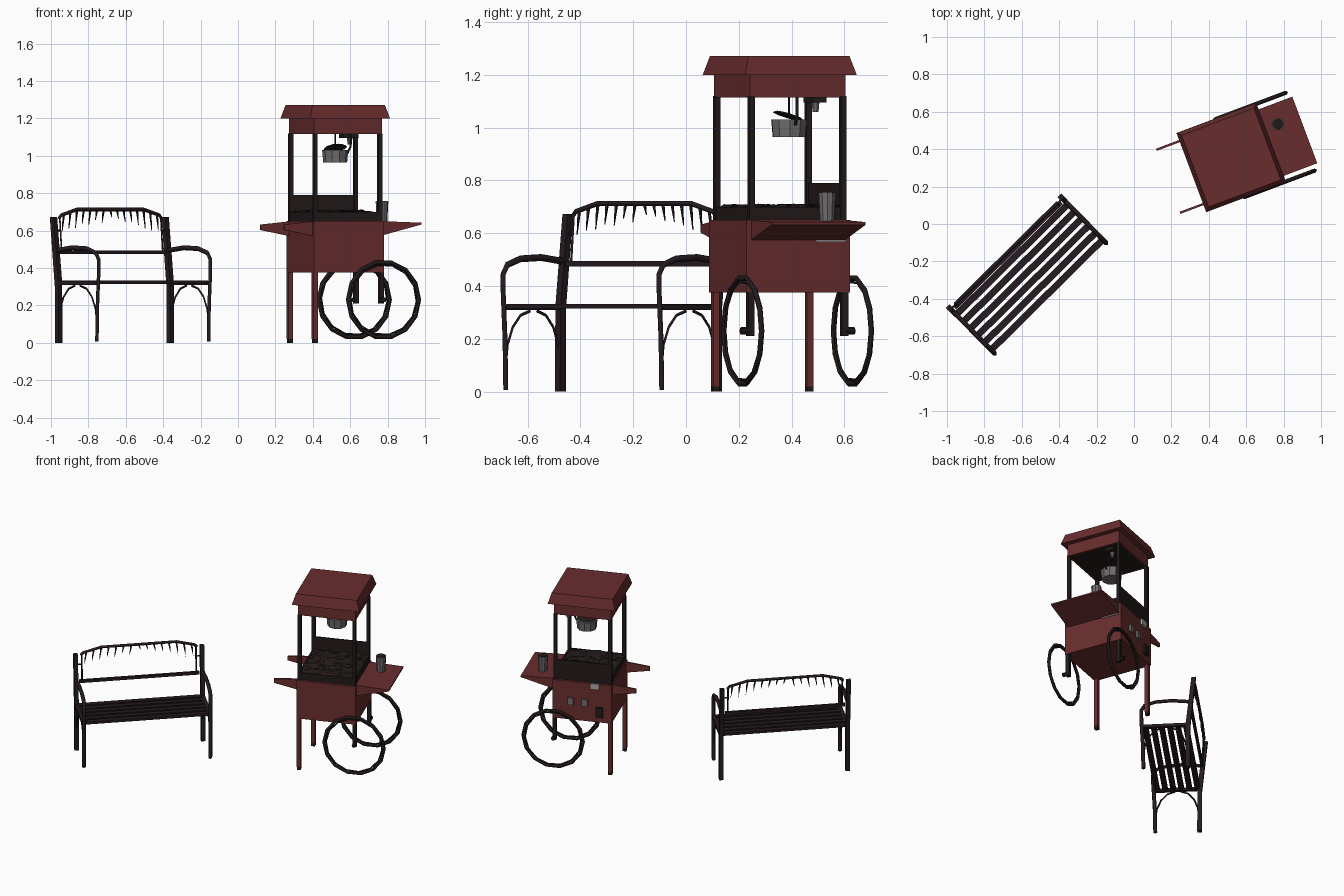
import bpy, bmesh, math, random
from mathutils import Matrix, Vector

random.seed(4)
if "Cube" in bpy.data.objects:
    bpy.data.objects.remove(bpy.data.objects["Cube"])


def material(name, r, g, b):
    m = bpy.data.materials.new(name)
    m.use_nodes = True
    m.diffuse_color = (r, g, b, 1)
    m.node_tree.nodes["Principled BSDF"].inputs["Base Color"].default_value = (r, g, b, 1)
    return m


RED = material("barn red", .14, .026, .027)
BLACK = material("warm black", .016, .010, .010)
PLUM = material("plum black", .019, .011, .015)
STEEL = material("dull steel", .16, .15, .15)
PALE = material("pale grey", .42, .40, .39)

# Local frames: cart x runs towards its tray, bench y towards its backrest
CART = Matrix.Translation((.52, .355, 0)) @ Matrix.Rotation(math.radians(20.6), 4, "Z")
BENCH = Matrix.Translation((-.567, -.275, 0)) @ Matrix.Rotation(math.radians(44.7), 4, "Z")


def finish(name, bm, mat, frame):
    bmesh.ops.recalc_face_normals(bm, faces=bm.faces)
    mesh = bpy.data.meshes.new(name)
    bm.to_mesh(mesh)
    bm.free()
    mesh.materials.append(mat)
    ob = bpy.data.objects.new(name, mesh)
    ob.matrix_world = frame
    bpy.context.collection.objects.link(ob)
    return ob


def box(name, frame, mat, x, y, z, taper=1):
    """Box between pairs of limits; taper scales the top outline."""
    bm = bmesh.new()
    bmesh.ops.create_cube(bm, size=1)
    for v in bm.verts:
        k = taper if v.co.z > 0 else 1
        v.co = [(a + b) / 2 + c * (b - a) * s
                for (a, b), c, s in zip((x, y, z), v.co, (k, k, 1))]
    return finish(name, bm, mat, frame)


def prism(name, frame, mat, outline, y0, y1):
    """Extrude an x-z outline along y."""
    bm = bmesh.new()
    face = bm.faces.new([bm.verts.new((x, y0, z)) for x, z in outline])
    ext = bmesh.ops.extrude_face_region(bm, geom=[face])["geom"]
    bmesh.ops.translate(bm, vec=(0, y1 - y0, 0),
                        verts=[g for g in ext if isinstance(g, bmesh.types.BMVert)])
    return finish(name, bm, mat, frame)


def drum(name, frame, mat, centre, r1, r2, depth, sides=8, turn=None):
    bm = bmesh.new()
    bmesh.ops.create_cone(bm, cap_ends=True, segments=sides, radius1=r1, radius2=r2, depth=depth,
                          matrix=Matrix.Translation(centre) @ (turn or Matrix()))
    return finish(name, bm, mat, frame)


def rod(name, frame, mat, points, radius, closed=False):
    """Four-sided bar swept along a polyline."""
    cu = bpy.data.curves.new(name, "CURVE")
    cu.dimensions = "3D"
    cu.bevel_depth, cu.bevel_resolution, cu.use_fill_caps = radius, 0, True
    sp = cu.splines.new("POLY")
    sp.points.add(len(points) - 1)
    for p, co in zip(sp.points, points):
        p.co = (*co, 1)
    sp.use_cyclic_u = closed
    cu.materials.append(mat)
    ob = bpy.data.objects.new(name, cu)
    ob.matrix_world = frame
    bpy.context.collection.objects.link(ob)
    bpy.ops.object.select_all(action="DESELECT")
    ob.select_set(True)
    bpy.context.view_layer.objects.active = ob
    bpy.ops.object.convert(target="MESH")


def around(c, w):
    return (c - w, c + w)


# Cart body, side shelf and push handles
box("cart_body", CART, RED, (-.2, .2), (-.21, .21), (.375, .65))
prism("side_shelf", CART, RED, [(.2, .65), (.42, .642), (.42, .632), (.2, .575)], -.19, .19)
box("shelf_strip", CART, PALE, (.2, .206), (.07, .19), (.567, .574))
for side, tag in ((-1, "front"), (1, "rear")):
    prism(tag + "_handle", CART, RED, [(-.2, .648), (-.36, .632), (-.36, .603), (-.2, .572)],
          side * .18 - .006, side * .18 + .006)
    # Legs: long pair on the handle end, short pair on the wheel end
    y = around(side * .19, .013)
    box(tag + "_long_leg", CART, RED, around(-.188, .013), y, (.02, .376))
    box(tag + "_leg_foot", CART, BLACK, around(-.188, .012), y, (0, .02))
    box(tag + "_short_leg", CART, BLACK, around(.19, .012), y, (.21, .376))
    # Wheels
    for part, radius, thick, off in (("tyre", .204, .011, 0), ("rim", .189, .005, .4)):
        ring = [(.192 + radius * math.cos(a), side * .222, .23 + radius * math.sin(a))
                for a in (off + i * math.tau / 14 for i in range(14))]
        rod(f"{tag}_wheel_{part}", CART, BLACK, ring, thick, True)
    drum(tag + "_wheel_hub", CART, BLACK, (.192, side * .212, .23), .014, .014, .035, 8,
         Matrix.Rotation(math.pi / 2, 4, "X"))
    # Cabinet posts
    for sx, end in ((-1, "handle"), (1, "shelf")):
        box(f"{tag}_{end}_post", CART, BLACK, around(sx * .185, .011), around(side * .185, .011),
            (.65, 1.12))

# Popcorn bin: low walls, taller rear panel, bed of loose kernels
for sx, end in ((-1, "handle"), (1, "shelf")):
    box(end + "_bin_wall", CART, BLACK, around(sx * .187, .006), (-.19, .19), (.65, .7))
box("front_bin_wall", CART, BLACK, (-.19, .19), around(-.187, .006), (.65, .7))
box("rear_bin_panel", CART, BLACK, (-.19, .19), around(.187, .006), (.65, .79))
bm = bmesh.new()
bmesh.ops.create_grid(bm, x_segments=14, y_segments=14, size=.182)
for v in bm.verts:
    v.co.z = .69 + random.uniform(0, .022)
finish("popcorn_bed", bm, BLACK, CART)

# Canopy
for side, tag in ((-1, "front"), (1, "rear")):
    box(tag + "_canopy_band", CART, RED, (-.193, .193), around(side * .187, .006), (1.115, 1.2))
for side, tag in ((-1, "handle"), (1, "shelf")):
    box(tag + "_canopy_band", CART, RED, around(side * .187, .006), (-.181, .181), (1.115, 1.2))
box("canopy_roof", CART, RED, (-.228, .228), (-.226, .226), (1.2, 1.272), .905)
box("cabinet_ceiling", CART, BLACK, (-.181, .181), (-.181, .181), (1.118, 1.126))

# Kettle with tilted lid, hangers and lamp
kettle = (.012, .033)
drum("kettle", CART, STEEL, (*kettle, .998), .064, .07, .066, 10)
lid_tilt = Matrix.Rotation(math.radians(-18), 4, "X")
drum("kettle_lid", CART, BLACK, (*kettle, 1.045), .064, .05, .008, 10, lid_tilt)
drum("kettle_shaft", CART, BLACK, (*kettle, 1.08), .005, .005, .09, 6)
rod("kettle_arm", CART, BLACK, [(.08, .033, 1.01), (.1, .033, 1.05), (.1, .033, 1.12)], .006)
box("lamp_plate", CART, BLACK, (.07, .16), (.07, .13), (1.095, 1.118))
drum("lamp", CART, STEEL, (.12, .1, 1.08), .012, .016, .04, 8)

# Cup on the shelf
drum("cup", CART, STEEL, (.297, .08, .7), .028, .034, .108, 10)
drum("cup_mouth", CART, BLACK, (.297, .08, .755), .03, .03, .004, 10)

# Scoops and fittings on the rear of the body
for i, (x, z, w, h, mat) in enumerate(((.075, .51, .02, .025, STEEL), (-.02, .51, .02, .025, STEEL),
                                       (-.12, .45, .024, .036, BLACK), (-.09, .635, .03, .02, PALE))):
    box(f"rear_fitting_{i + 1}", CART, mat, around(x, w), (.21, .225), around(z, h))

# Bench seat slats and cross bars
for i in range(6):
    box(f"seat_slat_{i + 1}", BENCH, PLUM, (-.41, .41), around(-.145 + i * .053, .018), (.315, .332))

for side, tag in ((-1, "right"), (1, "left")):
    x = side * .42
    box(tag + "_seat_bar", BENCH, PLUM, around(x, .012), (-.165, .15), (.31, .33))
    # Leaning rear leg
    rear = prism(tag + "_rear_leg", BENCH, PLUM,
                 [(.118, 0), (.148, 0), (.148, .3), (.186, .672), (.158, .672), (.12, .32)],
                 -.014, .014)
    rear.matrix_world = BENCH @ Matrix.Translation((x, 0, 0)) @ Matrix.Rotation(math.pi / 2, 4, "Z") \
        @ Matrix.Diagonal((1, -1, 1, 1))
    # Front leg flowing into the arm rest
    rod(tag + "_front_leg_and_arm", BENCH, PLUM,
        [(x, q, z) for q, z in ((-.158, .006), (-.162, .2), (-.172, .38), (-.172, .445), (-.15, .48),
                                (-.08, .503), (.03, .508), (.16, .492))], .013)
    # Arched brace beneath the seat
    for a, b, part in ((-.158, -.03, "front"), (.13, .01, "rear")):
        rod(f"{tag}_{part}_brace", BENCH, PLUM,
            [(x, a + (b - a) * (1 - math.cos(t)), .1 + .205 * math.sin(t))
             for t in (i * math.pi / 8 for i in range(5))], .006)

# Backrest frame
top = [(-.385, .665), (-.37, .682), (-.25, .713), (.25, .713), (.37, .682), (.385, .665)]
rod("back_top_rail", BENCH, PLUM, [(x, .165, z) for x, z in top], .010)
box("back_bottom_rail", BENCH, PLUM, (-.4, .4), around(.15, .009), (.474, .494))
for side, tag in ((-1, "right"), (1, "left")):
    rod(tag + "_back_stile", BENCH, PLUM,
        [(side * .38, .15, .48), (side * .38, .165, .675)], .006)
    rod(tag + "_back_bracket", BENCH, PLUM,
        [(side * .42, .165, .6), (side * .38, .16, .6)], .005)

# Pointed ornaments hanging from the top rail
for i in range(15):
    x = -.35 + i * .05
    z = .71 - max(0, abs(x) - .25) * .25
    drop = .05 + .05 * abs(x) / .35 + random.uniform(-.015, .015)
    prism(f"back_ornament_{i + 1}", BENCH, PLUM,
          [(x - .007, z), (x + .007, z), (x + .012 * math.copysign(1, x), z - drop)], .162, .167)
